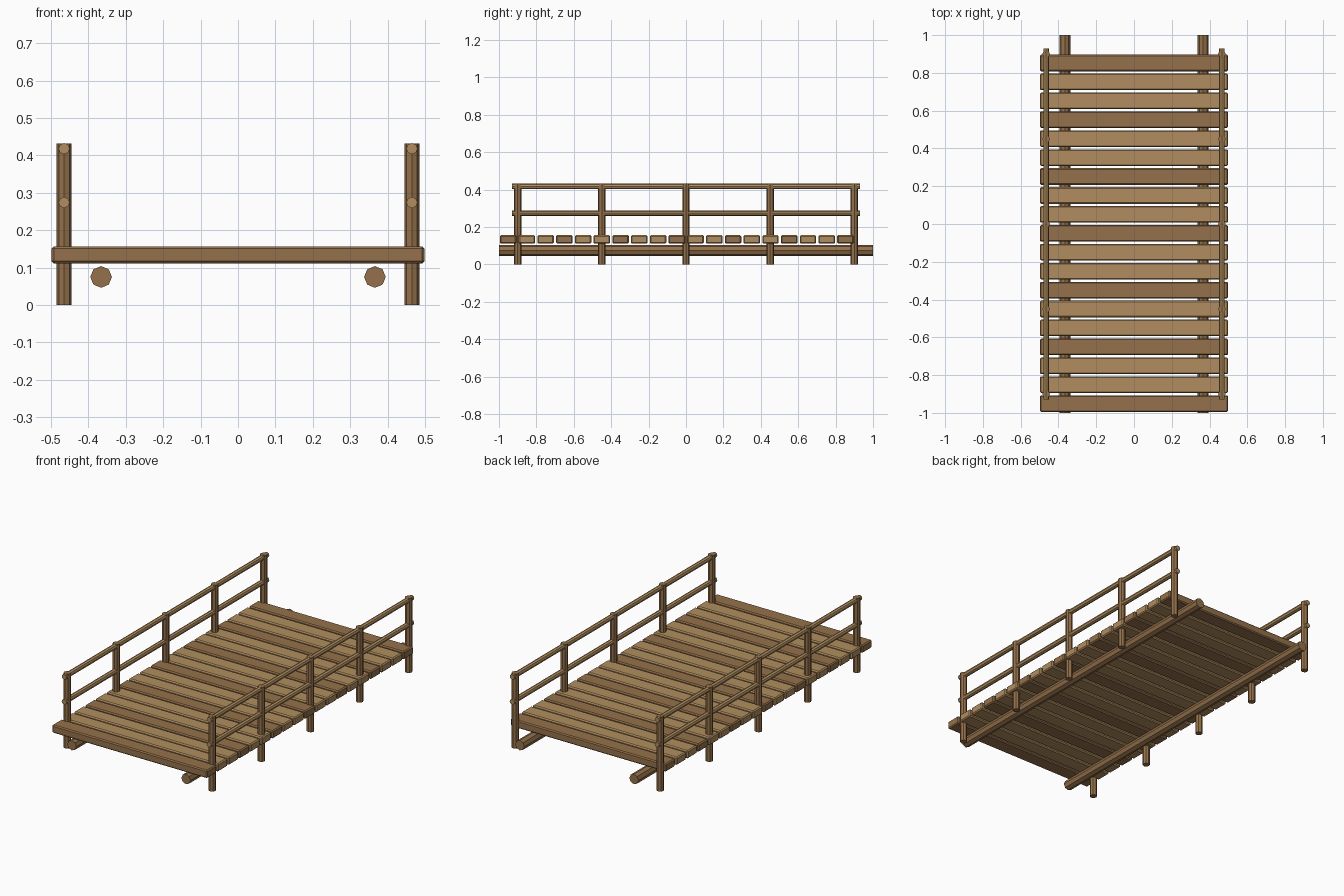
import bpy
from math import pi

if "Cube" in bpy.data.objects:
    bpy.data.objects.remove(bpy.data.objects["Cube"])


def material(name, rgb):
    m = bpy.data.materials.new(name)
    m.diffuse_color = (*rgb, 1)
    m.use_nodes = True
    m.node_tree.nodes["Principled BSDF"].inputs["Base Color"].default_value = m.diffuse_color
    return m


dark = material("dark_wood", (0.30, 0.165, 0.07))
light = material("light_wood", (0.44, 0.27, 0.115))


def pole(name, radius, length, loc, mat, along_y=False):
    """Flat-faced eight-sided pole."""
    bpy.ops.mesh.primitive_cylinder_add(
        vertices=8, radius=radius, depth=length, location=loc,
        rotation=(pi / 2 if along_y else 0, 0, 0))
    ob = bpy.context.object
    ob.name = name
    ob.data.materials.append(mat)


def plank(name, y, mat):
    """Deck board with chamfered edges."""
    bpy.ops.mesh.primitive_cube_add(size=1, location=(0, y, 0.134))
    ob = bpy.context.object
    ob.name = name
    ob.scale = (0.996, 0.088, 0.046)
    bpy.ops.object.transform_apply(location=False, rotation=False, scale=True)
    bevel = ob.modifiers.new("chamfer", 'BEVEL')
    bevel.width = 0.006
    bevel.segments = 1
    ob.data.materials.append(mat)


# deck: every third board is darker
for i in range(19):
    plank(f"deck_plank_{i + 1}", -0.951 + 0.1002 * i, light if i % 3 else dark)

for side, s in (("left", -1), ("right", 1)):
    # log beam under the deck
    pole(f"{side}_beam", 0.029, 2.0, (s * 0.366, 0, 0.075), dark, True)
    # railing posts
    for i in range(5):
        pole(f"{side}_post_{i + 1}", 0.02, 0.432,
             (s * 0.465, -0.9 + 0.45 * i, 0.216), dark)
    # two horizontal rails
    for name, z in (("lower", 0.274), ("upper", 0.418)):
        pole(f"{side}_{name}_rail", 0.015, 1.86, (s * 0.465, 0, z), light, True)
